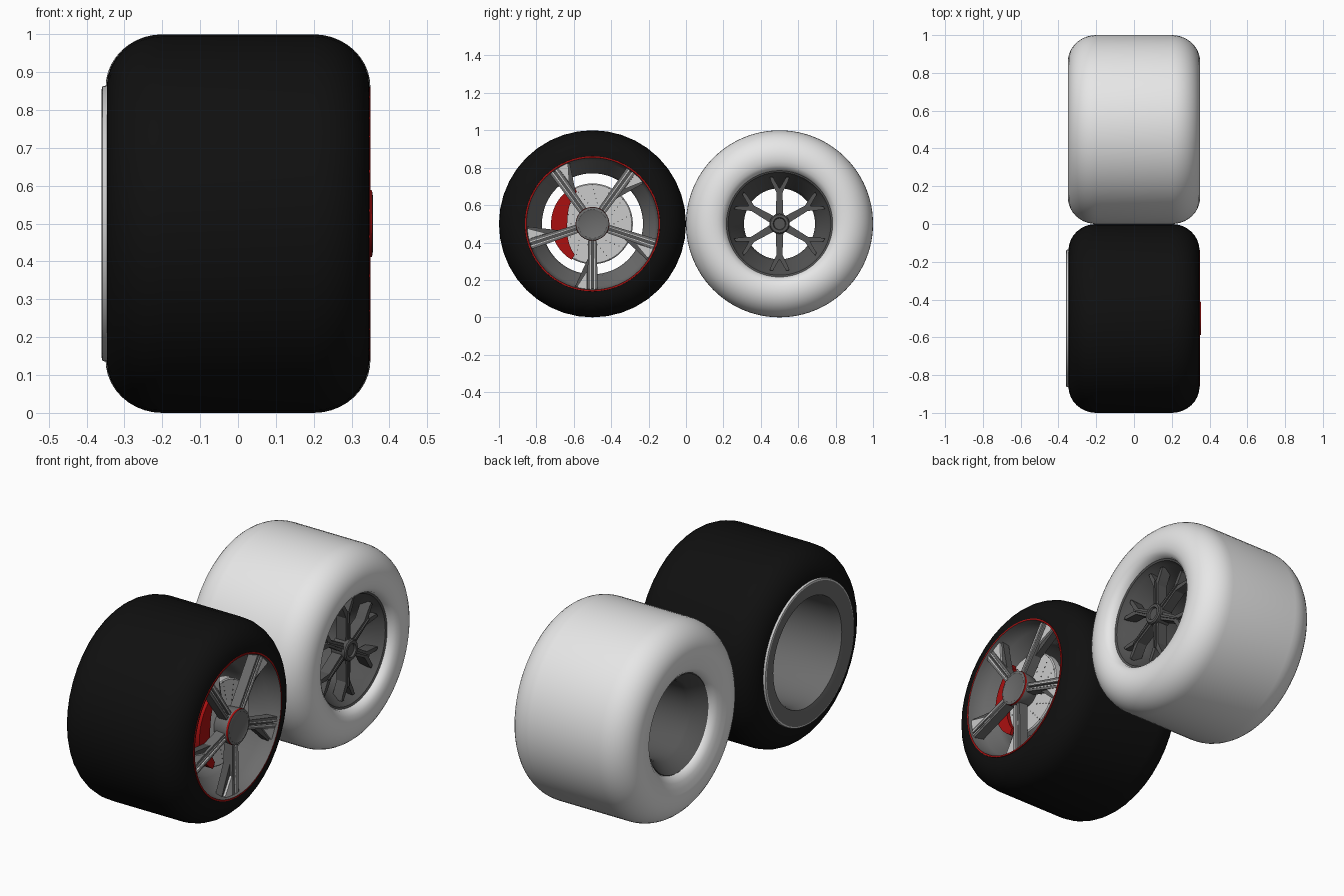
import bpy, bmesh
from math import cos, sin, pi, radians

cube = bpy.data.objects.get("Cube")
if cube:
    bpy.data.objects.remove(cube)


def material(name, r, g, b, rough=0.6):
    m = bpy.data.materials.new(name)
    m.use_nodes = True
    m.diffuse_color = (r, g, b, 1)
    node = m.node_tree.nodes["Principled BSDF"]
    node.inputs["Base Color"].default_value = (r, g, b, 1)
    node.inputs["Roughness"].default_value = rough
    return m


RUBBER = material("black rubber", .005, .005, .005)
WHITE = material("pale rubber", .8, .8, .8)
GREY = material("rim grey", .15, .15, .15)
DARK = material("dark spoke grey", .09, .09, .09)
SILVER = material("polished silver", .6, .6, .6)
RED = material("red paint", .4, .005, .005)


def finish(name, bm, mats, y, angle=35):
    bmesh.ops.remove_doubles(bm, verts=bm.verts, dist=1e-5)
    mesh = bpy.data.meshes.new(name)
    bm.to_mesh(mesh)
    bm.free()
    for m in mats:
        mesh.materials.append(m)
    ob = bpy.data.objects.new(name, mesh)
    ob.location = (0, y, .5)
    bpy.context.collection.objects.link(ob)
    bpy.ops.object.select_all(action='DESELECT')
    ob.select_set(True)
    bpy.context.view_layer.objects.active = ob
    bpy.ops.object.shade_smooth_by_angle(angle=radians(angle))
    return ob


def lathe(name, profile, mats, y, segs=64, bands=None, angle=35):
    """Spin an (x, radius) profile round the axle; bands gives a material per strip."""
    bm = bmesh.new()
    rings = [[bm.verts.new((x, r * cos(2 * pi * j / segs), r * sin(2 * pi * j / segs)))
              for j in range(segs)] for x, r in profile]
    for i in range(len(rings) - 1):
        for j in range(segs):
            k = (j + 1) % segs
            f = bm.faces.new((rings[i][j], rings[i + 1][j], rings[i + 1][k], rings[i][k]))
            f.material_index = bands[i] if bands else 0
    return finish(name, bm, mats, y, angle)


def prisms(name, outlines, x0, x1, angles, mat, y):
    """Extrude (radial, sideways) outlines along the axle, repeated at each angle."""
    bm = bmesh.new()
    for a in angles:
        for pts in outlines:
            back, front = [[bm.verts.new((x, u * cos(a) - v * sin(a), u * sin(a) + v * cos(a)))
                            for u, v in pts] for x in (x0, x1)]
            bm.faces.new(front)
            bm.faces.new(back[::-1])
            for i in range(len(pts)):
                k = (i + 1) % len(pts)
                bm.faces.new((front[i], back[i], back[k], front[k]))
    bmesh.ops.recalc_face_normals(bm, faces=bm.faces)
    return finish(name, bm, [mat], y)


def corner(cx, cr, rx, rr, a0, a1, n=8):
    """Points on an elliptical tyre shoulder."""
    return [(cx + rx * cos(radians(a0 + (a1 - a0) * i / n)),
             cr + rr * sin(radians(a0 + (a1 - a0) * i / n))) for i in range(n + 1)]


def circle(u, v, r, n=6):
    return [(u + r * cos(2 * pi * i / n), v + r * sin(2 * pi * i / n)) for i in range(n)]


def mirrored(pts):
    return [(u, -v) for u, v in pts]


def turns(start, n):
    return [radians(start) + 2 * pi * i / n for i in range(n)]


# ---- Front wheel: black tyre
F = -.5
shoulder = corner(.2, .36, .147, .14, 0, 90)
lathe("front_tyre", shoulder + [(-x, r) for x, r in reversed(shoulder)],
      [RUBBER], F, 40)

# Open barrel with a silver back edge and a red lip on the outer face
lathe("front_rim",
      [(-.345, .365), (-.358, .363), (-.36, .355), (-.345, .28), (-.3, .272), (.18, .27),
       (.22, .28), (.27, .335), (.335, .35), (.35, .353), (.35, .361), (.34, .363)],
      [GREY, SILVER, RED], F, bands=[1, 1, 0, 0, 0, 0, 0, 0, 0, 2, 2])

# Twin-bar spokes with a polished wedge on one side
five = turns(-90, 5)
bar = [(.06, .006), (.35, .006), (.35, .028), (.06, .022)]
prisms("front_spoke_bars", [bar, mirrored(bar)], .285, .335, five, GREY, F)
prisms("front_spoke_web", [[(.06, -.02), (.35, -.02), (.35, .02), (.06, .02)]],
       .285, .318, five, DARK, F)
strip = [(.085, .006), (.35, .006), (.35, .014), (.085, .011)]
prisms("front_spoke_trim", [strip, mirrored(strip)], .33, .338, five, SILVER, F)
prisms("front_spoke_wedge", [[(.18, -.022), (.35, -.1), (.35, -.022)]],
       .285, .322, five, DARK, F)
prisms("front_spoke_wedge_face", [[(.25, -.028), (.335, -.082), (.35, -.075), (.35, -.028)]],
       .318, .334, five, SILVER, F)

# Hub with red side band
lathe("front_hub", [(.353, 0), (.353, .07), (.356, .076), (.354, .088), (.345, .09),
                    (.28, .085), (.24, .06), (.22, 0)],
      [GREY, RED], F, bands=[0, 0, 0, 1, 0, 0, 0])

# Brake disc with drilled holes in swept rows
lathe("brake_disc", [(.265, 0), (.265, .21), (.26, .216), (.225, .216), (.22, .21), (.22, 0)],
      [SILVER], F)
holes = [circle(.115 + .022 * i, .012 * i, .0035) for i in range(5)]
prisms("disc_holes", holes, .264, .2665, turns(0, 14), DARK, F)

# Crescent brake caliper
n = 16
outer = [(.222 * cos(t), .222 * sin(t)) for t in
         [radians(116 + 124 * i / n) for i in range(n + 1)]]
inner = [(r * cos(t), r * sin(t)) for r, t in
         [(.19 - .055 * sin(pi * i / n), radians(116 + 124 * i / n)) for i in range(n + 1)]]
prisms("brake_caliper", [outer + inner[::-1]], .21, .285, [0], RED, F)

# ---- Rear wheel: pale rounded tyre
R = .5
outside = [(.3, .283), (.325, .29)] + corner(.2, .36, .15, .14, -20, 90, 12)
inside = [(-x, r) for x, r in reversed(corner(.2, .36, .15, .14, -20, 90, 12))]
lathe("rear_tyre", outside + inside + [(-.335, .28), (-.315, .255), (-.3, .25)],
      [WHITE], R, 96, angle=60)

# Open barrel, flared at both ends
lathe("rear_rim", [(-.3, .252), (-.305, .247), (-.24, .2), (-.22, .193), (.14, .19),
                   (.19, .205), (.27, .262), (.3, .275), (.305, .286)],
      [DARK], R)

# Six forked spokes
six = turns(90, 6)
stem = [(.03, -.021), (.185, -.015), (.185, .015), (.03, .021)]
fork = [(.16, .013), (.185, -.002), (.25, .036), (.25, .052), (.225, .045)]
prisms("rear_spokes", [stem, fork, mirrored(fork)], .225, .28, six, DARK, R)
prisms("rear_spoke_ridge", [[(.04, -.007), (.19, -.004), (.19, .004), (.04, .007)]],
       .275, .287, six, DARK, R)

# Ringed hub
lathe("rear_hub", [(.292, 0), (.292, .03), (.302, .034), (.302, .048), (.296, .054),
                   (.22, .054), (.21, 0)], [DARK], R, 32)
